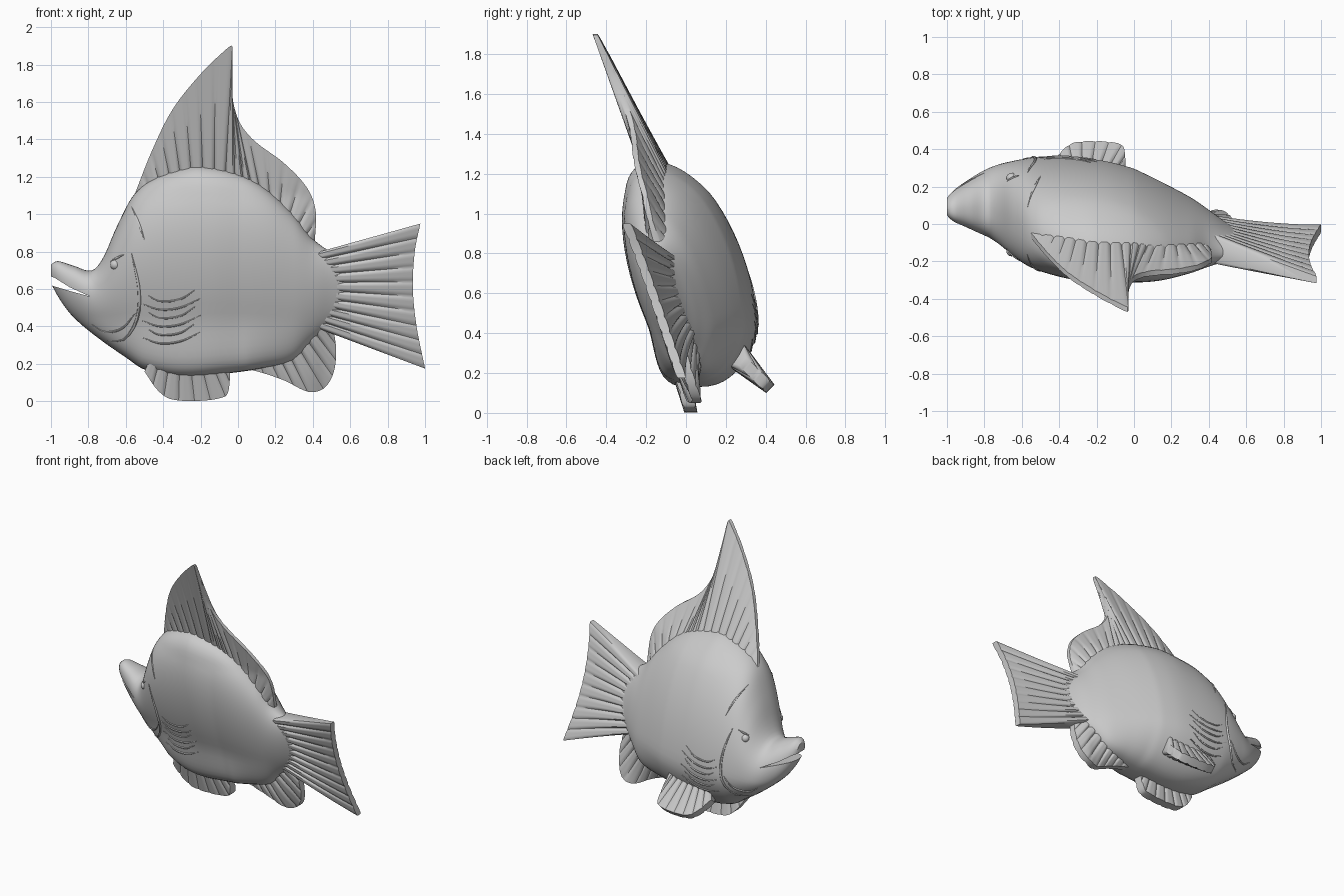
import bpy, bmesh, math
from mathutils import Vector

if "Cube" in bpy.data.objects:
    bpy.data.objects.remove(bpy.data.objects["Cube"])


def mid(x, z):
    """y of the leaning, slightly curved centre plane of the fish."""
    y = -0.012 - 0.12 * x - (0.07 * x * (2 - x) if x > 0 else 0.02 * x * x)
    y -= 0.26 * (z - 0.7) + 0.17 * max(0, z - 1.1)
    y -= 0.7 * max(0, 0.45 - z) ** 1.5 * max(0, min(1, (0.45 - x) / 0.4))  # belly swings forward
    return y - max(0, x - 0.4) * 0.17 * (z - 0.6)


def interp(table, x):
    """Smooth interpolation of (x, value) pairs."""
    n = len(table)
    i = max(0, min(n - 2, sum(1 for p in table if p[0] <= x) - 1))

    def slope(k):
        a, b = table[max(0, k - 1)], table[min(n - 1, k + 1)]
        return (b[1] - a[1]) / (b[0] - a[0])
    (x0, v0), (x1, v1) = table[i], table[i + 1]
    h = x1 - x0
    t = (x - x0) / h
    return ((2*t**3 - 3*t*t + 1) * v0 + (t**3 - 2*t*t + t) * h * slope(i)
            + (3*t*t - 2*t**3) * v1 + (t**3 - t*t) * h * slope(i + 1))


def resample(pts, n):
    """Smooth a point list and space n points evenly along it."""
    d = [0.0]
    for a, b in zip(pts, pts[1:]):
        d.append(d[-1] + math.dist(a, b))
    tabs = [[(s, p[k]) for s, p in zip(d, pts)] for k in (0, 1)]
    return [[interp(t, d[-1] * i / (n - 1)) for t in tabs] for i in range(n)]


def loft(name, rings, angle=40):
    """Closed skin through equal-sized rings."""
    bm = bmesh.new()
    vs = [[bm.verts.new(p) for p in r] for r in rings]
    n = len(vs[0])
    for a, b in zip(vs, vs[1:]):
        for i in range(n):
            j = (i + 1) % n
            bm.faces.new((a[i], a[j], b[j], b[i]))
    bm.faces.new(vs[0])
    bm.faces.new(vs[-1])
    bmesh.ops.recalc_face_normals(bm, faces=bm.faces)
    me = bpy.data.meshes.new(name)
    bm.to_mesh(me)
    bm.free()
    ob = bpy.data.objects.new(name, me)
    bpy.context.collection.objects.link(ob)
    smooth(ob, angle)
    return ob


def smooth(ob, angle):
    bpy.ops.object.select_all(action='DESELECT')
    ob.select_set(True)
    bpy.context.view_layer.objects.active = ob
    bpy.ops.object.shade_smooth_by_angle(angle=math.radians(angle))


def on_plane(x, z):
    return Vector((x, mid(x, z), z))


def fin(name, base, edge, rays, t0, t1, place=on_plane, normal=(0, 1, 0)):
    """Thin blade between a base line and an outer edge, with carved rays."""
    cols, rows, nrm = rays * 8 + 1, 10, Vector(normal)
    rings = []
    for c, (a, b) in enumerate(zip(resample(base, cols), resample(edge, cols))):
        groove = 1 - 0.22 * abs(math.cos(math.pi * c / 8)) ** 12
        front, back = [], []
        for r in range(rows + 1):
            v = r / rows
            p = place(a[0] + (b[0] - a[0]) * v, a[1] + (b[1] - a[1]) * v)
            off = nrm * (t0 + (t1 - t0) * v) * groove
            front.append(p - off)
            back.append(p + off)
        rings.append(front + back[::-1])
    return loft(name, rings)


# Body: top line, bottom line and half thickness along x
TOP = [(-1, .73), (-.97, .75), (-.88, .725), (-.78, .70), (-.72, .77), (-.65, .93),
       (-.56, 1.1), (-.45, 1.19), (-.3, 1.245), (-.2, 1.26), (0, 1.22), (.15, 1.14),
       (.3, 1.0), (.4, .87), (.5, .8), (.62, .77)]
BOT = [(-1, .63), (-.95, .54), (-.88, .45), (-.75, .34), (-.6, .235), (-.5, .17),
       (-.3, .13), (-.05, .15), (.15, .18), (.3, .22), (.4, .32), (.5, .4), (.62, .43)]
THICK = [(-1, .045), (-.97, .075), (-.9, .115), (-.8, .168), (-.6, .25), (-.45, .278),
         (-.25, .29), (-.1, .283), (.1, .24), (.3, .172), (.42, .12), (.5, .08), (.62, .03)]


def fullness(s):
    """Section exponent: rounder back, fuller belly."""
    return 0.8 + (0.1 if s > 0 else 0.16) * s


def half_thickness(x, z):
    lo, hi = interp(BOT, x), interp(TOP, x)
    s = max(-1, min(1, (2 * z - lo - hi) / (hi - lo)))
    return interp(THICK, x) * (1 - s * s) ** (fullness(s) / 2)


rings = []
for i in range(91):
    x = -1 + 1.62 * i / 90
    lo, hi, t = interp(BOT, x), interp(TOP, x), interp(THICK, x)
    ring = []
    for k in range(60):
        a = 2 * math.pi * k / 60
        s, c = math.sin(a), math.cos(a)
        z = (lo + hi) / 2 + (hi - lo) / 2 * s
        ring.append((x, mid(x, z) + math.copysign(abs(c) ** fullness(s), c) * t, z))
    rings.append(ring)
body = loft("body", rings, 50)

# Open mouth cut into the head
wedge = [(-1.1, .70), (-.98, .66), (-.9, .61), (-.79, .56), (-.9, .59), (-1.1, .65)]
cutter = loft("mouth_cutter", [[(x, y, z) for x, z in wedge] for y in (-.5, .6)])
cutter.hide_render = True
cut = body.modifiers.new("mouth", 'BOOLEAN')
cut.operation = 'DIFFERENCE'
cut.object = cutter
bpy.context.view_layer.objects.active = body
bpy.ops.object.modifier_apply(modifier=cut.name)
bpy.data.objects.remove(cutter)
smooth(body, 50)

# Tall dorsal fin, tail and anal fin on the centre plane
fin("dorsal_fin",
    [(-.5, 1.04), (-.3, 1.16), (-.05, 1.16), (.15, 1.04), (.3, .88), (.37, .8)],
    [(-.555, 1.1), (-.46, 1.34), (-.35, 1.56), (-.2, 1.75), (-.06, 1.885), (-.03, 1.9),
     (-.035, 1.68), (0, 1.51), (.08, 1.4), (.25, 1.27), (.37, 1.14), (.415, 1.02), (.41, .84)],
    18, .07, .014)
fin("tail_fin", [(.4, .79), (.41, .7), (.41, .5), (.4, .4)],
    [(.975, .95), (.945, .8), (.935, .6), (.955, .4), (1, .175)], 10, .08, .024)
fin("anal_fin", [(-.02, .26), (.15, .3), (.32, .42), (.44, .5)],
    [(-.03, .19), (.12, .155), (.25, .11), (.38, .05), (.46, .07), (.51, .15), (.525, .27), (.51, .39)],
    10, .09, .025)

# Pair of pelvic fins the fish stands on, flowing out of both flanks
pelvic_base = [(-.46, .25), (-.3, .25), (-.06, .25)]
pelvic_edge = [(-.5, .16), (-.43, .06), (-.36, .012), (-.2, .003), (-.07, .025), (-.05, .06), (-.04, .19)]
fin("front_pelvic_fin", pelvic_base, pelvic_edge, 8, .05, .033,
    lambda x, z: Vector((x, .025 - .25 * z, z)))
fin("back_pelvic_fin", pelvic_base, pelvic_edge, 8, .07, .03,
    lambda x, z: Vector((x * .85 - .01, .28 + .72 * (.2 - z), .26 - .7 * (.2 - z))), (0, .7, .7))


def ridge(name, pts, side, r=.006):
    """Fine raised line lying on the body surface."""
    cu = bpy.data.curves.new(name, 'CURVE')
    cu.dimensions = '3D'
    cu.bevel_depth, cu.bevel_resolution = r, 1
    line = resample(pts, 14)
    sp = cu.splines.new('POLY')
    sp.points.add(len(line) - 1)
    for i, (p, (x, z)) in enumerate(zip(sp.points, line)):
        p.co = (x, mid(x, z) + side * half_thickness(x, z), z, 1)
        p.radius = 0.3 + 0.7 * math.sin(math.pi * i / 13)
    ob = bpy.data.objects.new(name, cu)
    bpy.context.collection.objects.link(ob)
    bpy.ops.object.select_all(action='DESELECT')
    ob.select_set(True)
    bpy.context.view_layer.objects.active = ob
    bpy.ops.object.convert(target='MESH')
    smooth(bpy.context.object, 60)


# Carved details on both flanks
for side, tag in ((-1, "front"), (1, "back")):
    ridge(tag + "_gill_cover", [(-.57, .79), (-.53, .6), (-.54, .44), (-.61, .33), (-.7, .32)], side, .009)
    ridge(tag + "_cheek_line", [(-.55, .47), (-.62, .39), (-.71, .37), (-.78, .41)], side)
    ridge(tag + "_head_seam", [(-.57, 1.04), (-.53, .95), (-.5, .86)], side)
    for i in range(6):
        z, e = .33 + .045 * i, .03 * (i % 2)
        ridge(f"{tag}_pectoral_ray_{i}",
              [(-.51 + e, z + .01), (-.42, z - .02), (-.31, z - .01), (-.2 - e, z + .04)], side)
    ridge(tag + "_upper_eyelid", [(-.68, .75), (-.65, .765), (-.61, .785)], side)
    bpy.ops.mesh.primitive_uv_sphere_add(
        segments=16, ring_count=10, radius=.028,
        location=(-.655, mid(-.655, .73) + side * (half_thickness(-.655, .73) - .018), .73))
    bpy.context.object.name = tag + "_eye"
    smooth(bpy.context.object, 60)
